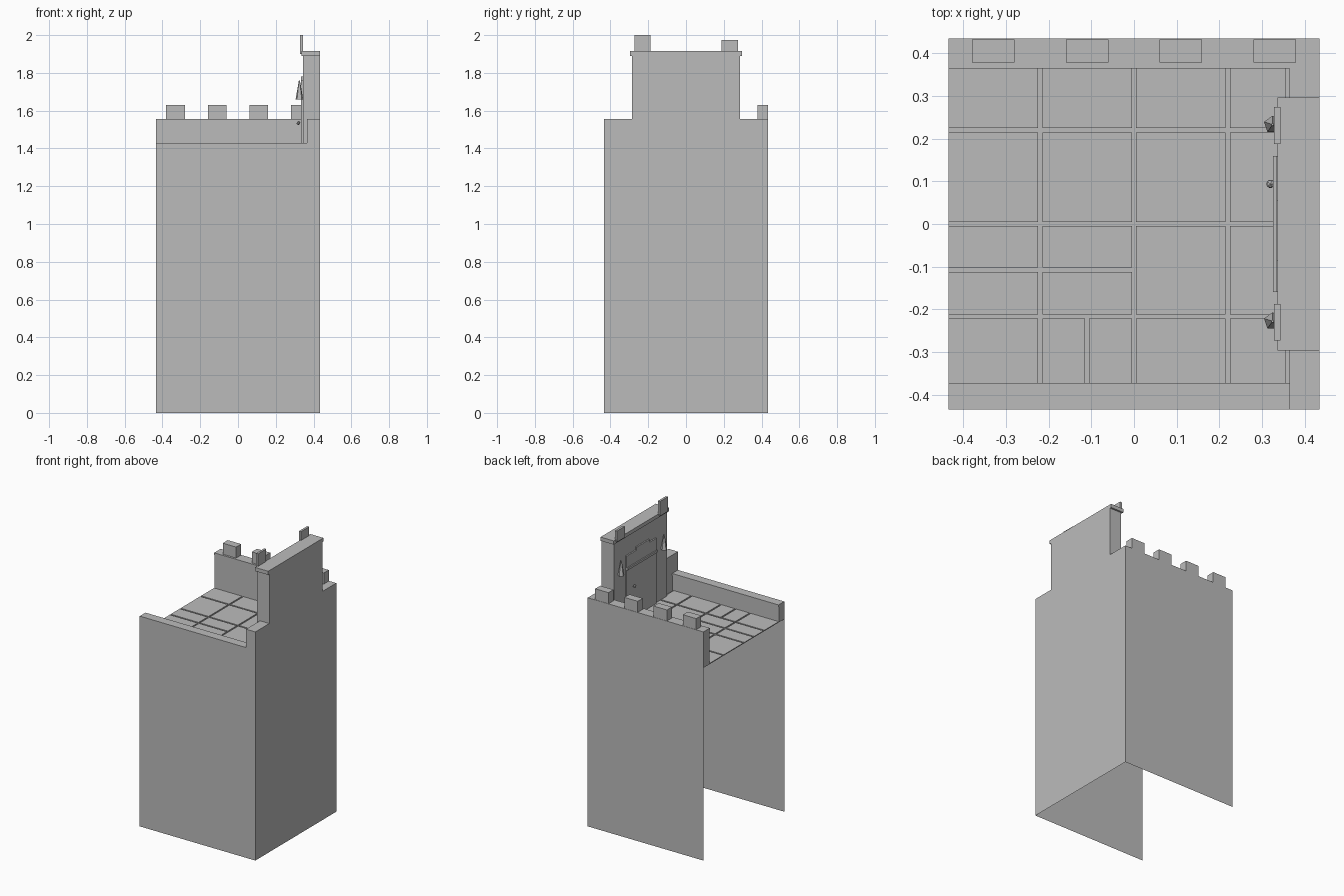
import bpy, bmesh
from mathutils import Matrix

if "Cube" in bpy.data.objects:
    bpy.data.objects.remove(bpy.data.objects["Cube"], do_unlink=True)

stone = bpy.data.materials.new("stone grey")
stone.use_nodes = True
GREY = (0.5, 0.5, 0.5, 1)
stone.diffuse_color = GREY
stone.node_tree.nodes["Principled BSDF"].inputs["Base Color"].default_value = GREY

H = 0.435        # half width of the building
FLOOR = 1.31
RIM = 1.555      # top of the back and side parapets
LOW = 1.43       # top of the front parapet
IN_X = 0.365     # inner face of the side parapet
FACE = 0.343     # inner face of the door block


def finish(name, bm):
    mesh = bpy.data.meshes.new(name)
    bm.to_mesh(mesh)
    bm.free()
    mesh.materials.append(stone)
    obj = bpy.data.objects.new(name, mesh)
    bpy.context.collection.objects.link(obj)
    return obj


def box(name, x, y, z, skip=()):
    """Box from ranges; skip lists open sides as (axis, sign)."""
    bm = bmesh.new()
    bmesh.ops.create_cube(bm, size=1)
    bm.normal_update()
    drop = [f for f in bm.faces if any(f.normal[a] * s > 0.9 for a, s in skip)]
    bmesh.ops.delete(bm, geom=drop, context='FACES')
    for v in bm.verts:
        for i, (lo, hi) in enumerate((x, y, z)):
            v.co[i] = lo if v.co[i] < 0 else hi
    return finish(name, bm)


def sheet(name, points):
    bm = bmesh.new()
    bm.faces.new([bm.verts.new(p) for p in points])
    return finish(name, bm)


# Thin outer walls, open at the bottom and on the right-hand side
sheet("front_wall", [(-H, -H, 0), (H, -H, 0), (H, -H, RIM), (IN_X, -H, RIM),
                     (IN_X, -H, LOW), (-H, -H, LOW)])
sheet("back_wall", [(H, H, 0), (-H, H, 0), (-H, H, RIM), (H, H, RIM)])
B = 0.285
outline = [(-H, 0), (H, 0), (H, RIM), (B, RIM), (B, 1.89), (-B, 1.89), (-B, RIM), (-H, RIM)]
sheet("side_wall", [(H, y, z) for y, z in outline])
sheet("terrace_floor", [(-H, -H, FLOOR), (H, -H, FLOOR), (H, H, FLOOR), (-H, H, FLOOR)])

# Parapets with slim caps
DOWN = (2, -1)
box("front_parapet", (-H, IN_X), (-H, -0.378), (FLOOR, LOW - 0.015), [DOWN, (1, -1), (2, 1)])
box("front_cap", (-H, IN_X), (-H, -0.373), (LOW - 0.015, LOW), [(1, -1)])
box("back_parapet", (-H, IN_X), (0.37, H), (FLOOR, RIM - 0.015), [DOWN, (1, 1), (2, 1)])
box("back_cap", (-H, IN_X), (0.365, H), (RIM - 0.015, RIM), [(1, 1)])
box("side_parapet", (IN_X, H), (-H, H), (FLOOR, RIM), [DOWN, (0, 1), (1, 1), (1, -1)])

# Merlons along the back
for i, cx in enumerate((-0.33, -0.11, 0.11, 0.33)):
    box(f"merlon_{i + 1}", (cx - 0.05, cx + 0.05), (0.379, 0.433), (RIM, 1.63), [DOWN])

# Raised door block with cap and two upright plates
box("door_block", (FACE, H), (-B, B), (FLOOR, 1.89), [DOWN, (0, 1)])
box("door_block_cap", (0.336, H), (-0.297, 0.297), (1.89, 1.915))
box("tall_plate", (0.328, FACE), (-0.273, -0.187), (1.9, 2.0))
box("short_plate", (0.328, FACE), (0.188, 0.274), (1.9, 1.975))

# Door, its raised middle, cross band and knob
box("door", (0.334, FACE), (-0.16, 0.16), (FLOOR, 1.76))
box("door_crest", (0.334, FACE), (-0.085, 0.055), (1.76, 1.78))
box("door_band", (0.326, 0.334), (-0.16, 0.16), (1.665, 1.68))
bm = bmesh.new()
bmesh.ops.create_icosphere(bm, subdivisions=1, radius=0.011,
                           matrix=Matrix.Translation((0.32, 0.094, 1.535)))
finish("door_knob", bm)

# Pointed wall lamps either side of the door
for side, cy in (("front", -0.228), ("back", 0.233)):
    bm = bmesh.new()
    bmesh.ops.create_cone(bm, cap_ends=True, segments=5, radius1=0.021, radius2=0.003, depth=0.1,
                          matrix=Matrix.Translation((0.325, cy, 1.71)))
    finish(f"{side}_lamp", bm)

# Floor slabs separated by narrow joints
G = 0.005
X = [-0.44, -0.22, 0, 0.22, 0.36]
Y = [-0.38, -0.217, 0, 0.22, 0.37]
slabs = []
for c in range(4):
    for r in range(4):
        x0, x1, y0, y1 = X[c], X[c + 1], Y[r], Y[r + 1]
        if r == 1 and c < 2:
            slabs += [(x0, x1, y0, -0.107), (x0, x1, -0.107, y1)]
        elif r == 0 and c == 1:
            slabs += [(x0, -0.11, y0, y1), (-0.11, x1, y0, y1)]
        else:
            slabs.append((x0, x1, y0, y1))
for i, (x0, x1, y0, y1) in enumerate(slabs):
    box(f"floor_slab_{i + 1}", (x0 + G, x1 - G), (y0 + G, y1 - G), (FLOOR, FLOOR + 0.006), [DOWN])
